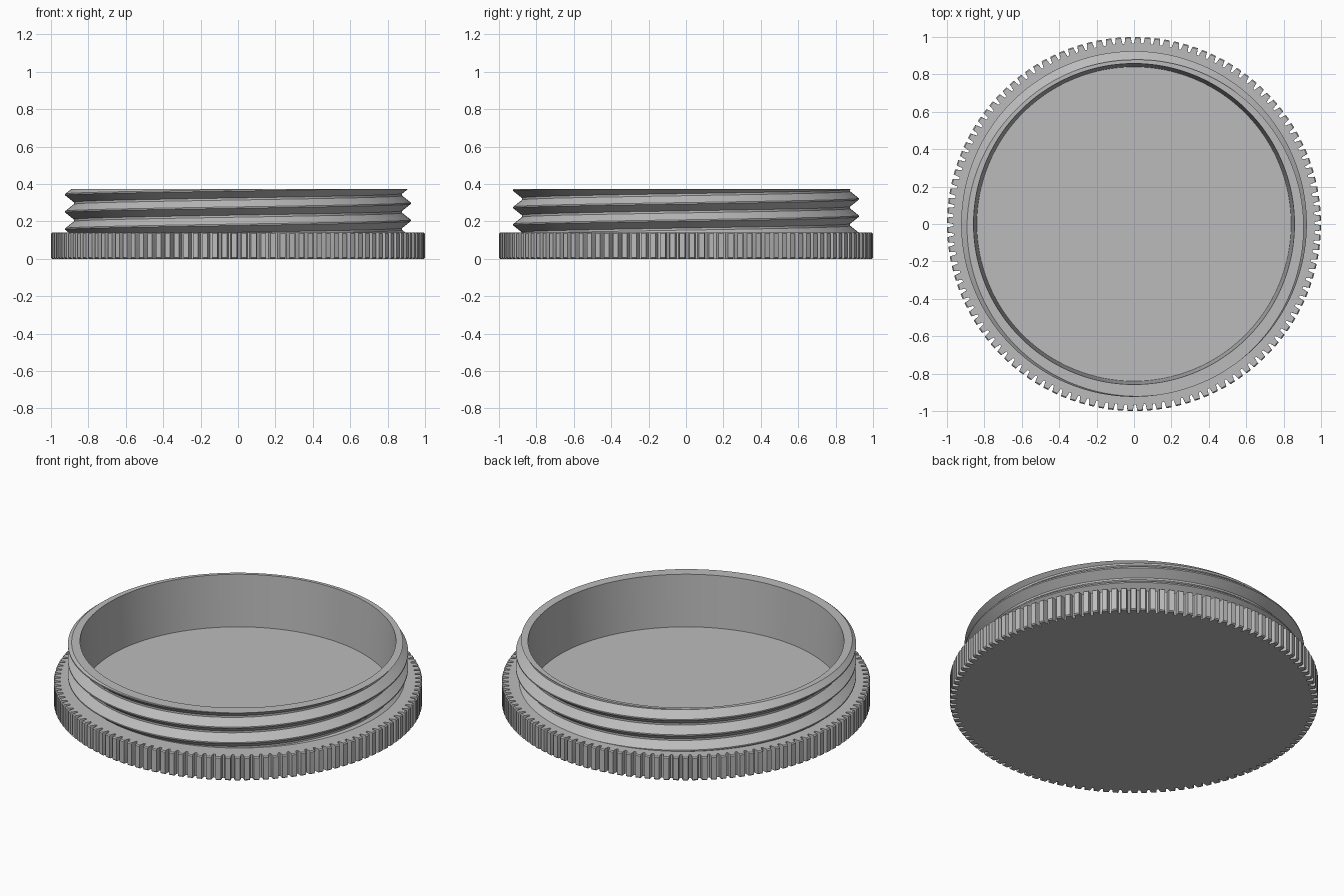
import bpy, bmesh
from math import cos, sin, pi, radians, floor

if "Cube" in bpy.data.objects:
    bpy.data.objects.remove(bpy.data.objects["Cube"])

grey = bpy.data.materials.new("plain grey")
grey.use_nodes = True
colour = (0.5, 0.5, 0.5, 1)
grey.diffuse_color = colour
grey.node_tree.nodes["Principled BSDF"].inputs["Base Color"].default_value = colour


def finish(name, bm):
    bmesh.ops.remove_doubles(bm, verts=bm.verts, dist=0.0002)
    bmesh.ops.recalc_face_normals(bm, faces=bm.faces)
    mesh = bpy.data.meshes.new(name)
    bm.to_mesh(mesh)
    bm.free()
    mesh.materials.append(grey)
    obj = bpy.data.objects.new(name, mesh)
    bpy.context.collection.objects.link(obj)
    bpy.ops.object.select_all(action="DESELECT")
    obj.select_set(True)
    bpy.context.view_layer.objects.active = obj
    bpy.ops.object.shade_smooth_by_angle(angle=radians(25))
    return obj


# Knurled grip disc: a toothed outline lofted through chamfered levels
TEETH, HEIGHT, FLOOR, WALL = 120, 0.14, 0.065, 0.84
TOOTH = [(0.0, 0.965), (0.22, 0.965), (0.34, 1.0), (0.88, 1.0)]
bm = bmesh.new()
rings = []
for z, inset in [(0, 0.006), (0.006, 0), (HEIGHT - 0.006, 0), (HEIGHT, 0.006)]:
    ring = []
    for t in range(TEETH):
        for part, r in TOOTH:
            a = 2 * pi * (t + part) / TEETH
            tip = r - inset if r > 0.98 else r
            ring.append(bm.verts.new((tip * cos(a), tip * sin(a), z)))
    rings.append(ring)
count = len(rings[0])
for low, high in zip(rings, rings[1:]):
    for i in range(count):
        j = (i + 1) % count
        bm.faces.new((low[i], low[j], high[j], high[i]))
bm.faces.new(rings[0])
# Shoulder ring, running in under the threaded neck
inner = [bm.verts.new((0.86 * v.co.x / v.co.xy.length, 0.86 * v.co.y / v.co.xy.length, HEIGHT))
         for v in rings[-1]]
for i in range(count):
    j = (i + 1) % count
    bm.faces.new((rings[-1][i], rings[-1][j], inner[j], inner[i]))
finish("knurled_grip", bm)

# Threaded neck: helical rows clipped between the shoulder and the rim
TOP, PITCH, CREST_Z = 0.372, 0.092, 0.205
ROOT, CREST = 0.878, 0.924
STOPS = [0.04, 0.44, 0.56, 0.96]   # crest end, root start, root end, crest start
SEGMENTS = 240


def thread_radius(z, turn):
    phase = (z - CREST_Z) / PITCH - turn
    d = abs(phase - floor(phase + 0.5))
    t = min(max((d - STOPS[0]) / (STOPS[1] - STOPS[0]), 0), 1)
    return CREST + (ROOT - CREST) * t


def neck_profile(turn):
    points = [(WALL, FLOOR), (0.858, TOP)]
    for k in range(4, -4, -1):
        for stop in reversed(STOPS):
            z = CREST_Z + PITCH * (k - 1 + stop + turn)
            z = min(max(z, HEIGHT), TOP)
            points.append((thread_radius(z, turn), z))
    return points


bm = bmesh.new()
columns = []
for i in range(SEGMENTS + 1):
    turn = i / SEGMENTS
    a = 2 * pi * turn
    columns.append([bm.verts.new((r * cos(a), r * sin(a), z)) for r, z in neck_profile(turn)])
for left, right in zip(columns, columns[1:]):
    for i in range(len(left) - 1):
        bm.faces.new((left[i], right[i], right[i + 1], left[i + 1]))
finish("threaded_neck", bm)

# Inside floor
bm = bmesh.new()
bmesh.ops.create_circle(bm, cap_ends=True, segments=SEGMENTS, radius=WALL)
finish("inside_floor", bm).location.z = FLOOR
